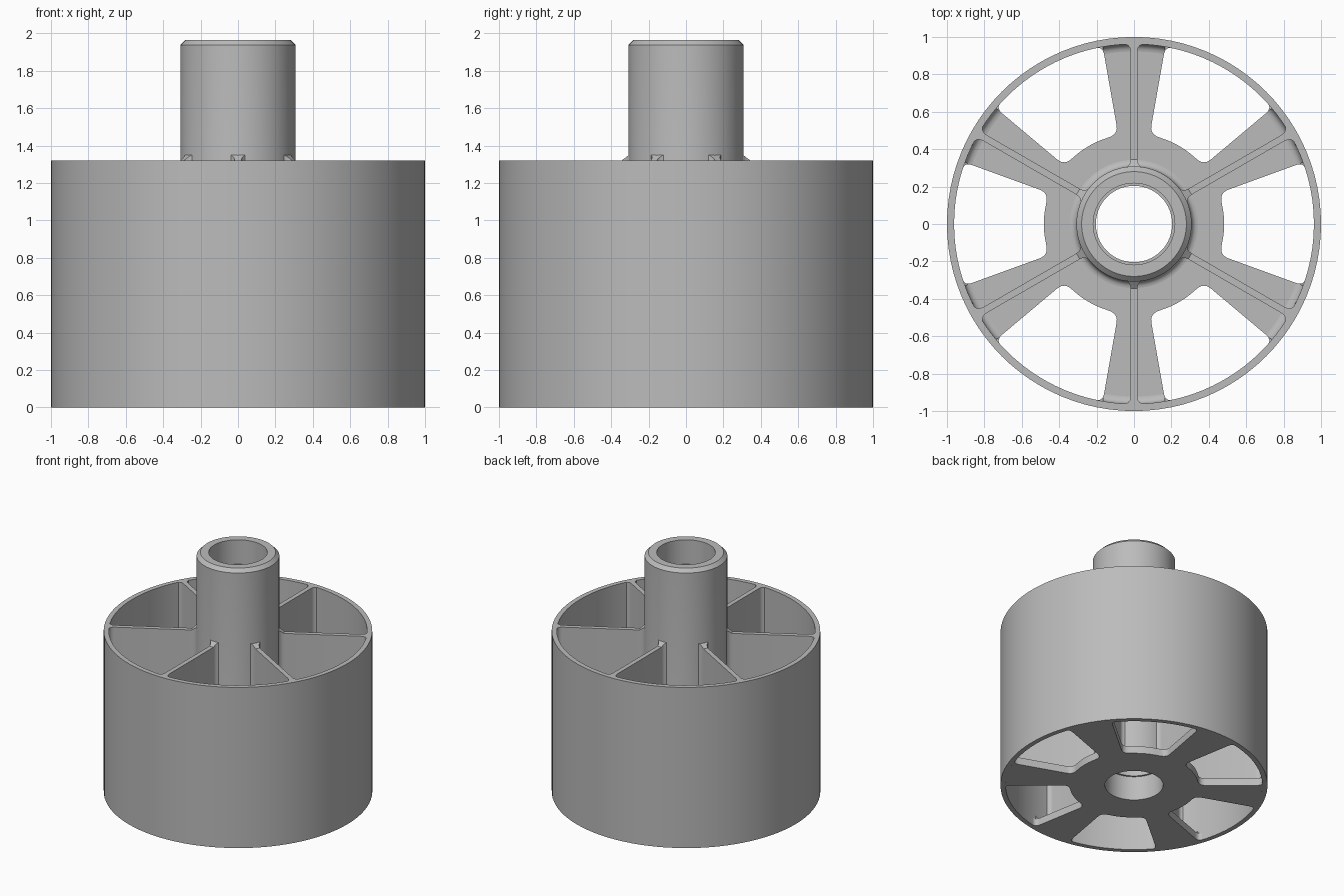
import bpy, bmesh, math
from math import sin, cos, pi, radians
from mathutils import Matrix

if "Cube" in bpy.data.objects:
    bpy.data.objects.remove(bpy.data.objects["Cube"])

SEG = 96
RIM_IN, RIM_TOP = 0.962, 1.32
HUB_R, HUB_TOP, BORE_R = 0.308, 1.965, 0.218
PLATE_TOP = 0.06
SPOKES = 6

grey = bpy.data.materials.new("matte grey")
grey.use_nodes = True
grey.diffuse_color = (0.5, 0.5, 0.5, 1)
grey.node_tree.nodes["Principled BSDF"].inputs["Base Color"].default_value = (0.5, 0.5, 0.5, 1)
parts = []


def finish(name, bm):
    bmesh.ops.recalc_face_normals(bm, faces=bm.faces)
    mesh = bpy.data.meshes.new(name)
    bm.to_mesh(mesh)
    bm.free()
    mesh.materials.append(grey)
    obj = bpy.data.objects.new(name, mesh)
    bpy.context.collection.objects.link(obj)
    parts.append(obj)
    return obj


def polar(r, a):
    return (r * cos(a), r * sin(a))


def lathe(name, profile, start=0.0, sweep=2 * pi, seg=SEG):
    """Revolve a closed (radius, z) profile, capping partial sweeps."""
    bm = bmesh.new()
    full = sweep > 6.28
    rings = []
    for i in range(seg if full else seg + 1):
        a = start + sweep * i / seg
        rings.append([bm.verts.new((*polar(r, a), z)) for r, z in profile])
    n = len(profile)
    for i in range(seg):
        p, q = rings[i], rings[(i + 1) % len(rings)]
        for j in range(n):
            k = (j + 1) % n
            bm.faces.new((p[j], q[j], q[k], p[k]))
    if not full:
        bm.faces.new(rings[0])
        bm.faces.new(rings[-1])
    return finish(name, bm)


def prism(name, loops, z0, z1):
    """Extrude a flat outline, with optional hole loops, from z0 to z1."""
    bm = bmesh.new()
    for loop in loops:
        vs = [bm.verts.new((x, y, z0)) for x, y in loop]
        for i, v in enumerate(vs):
            bm.edges.new((v, vs[(i + 1) % len(vs)]))
    bmesh.ops.triangle_fill(bm, use_beauty=True, edges=bm.edges[:])
    ret = bmesh.ops.extrude_face_region(bm, geom=bm.faces[:], use_keep_orig=True)
    top = [g for g in ret["geom"] if isinstance(g, bmesh.types.BMVert)]
    bmesh.ops.translate(bm, verts=top, vec=(0, 0, z1 - z0))
    return finish(name, bm)


def bend(p, c, q, steps=6):
    """Rounded corner in (radius, angle) space, from p to q around c."""
    out = []
    for i in range(steps + 1):
        t = i / steps
        out.append(tuple((1 - t) ** 2 * p[k] + 2 * t * (1 - t) * c[k] + t * t * q[k] for k in (0, 1)))
    return out


# Outer rim: thin open drum
lathe("rim", [(RIM_IN, 0), (1, 0), (1, RIM_TOP), (RIM_IN, RIM_TOP)])

# Hub tube: stepped bore, chamfered top, fillet onto the plate
flare = [(HUB_R + 0.035 * (1 - sin(t)), PLATE_TOP + 0.035 * (1 - cos(t)))
         for t in [pi / 2 * i / 5 for i in range(6)]]
hub = [(BORE_R, 0), (flare[0][0], 0)] + flare
hub += [(HUB_R, HUB_TOP - 0.028), (HUB_R - 0.028, HUB_TOP), (BORE_R, HUB_TOP),
        (BORE_R, HUB_TOP - 0.2), (0.204, HUB_TOP - 0.2), (0.204, 0.2), (BORE_R, 0.2)]
lathe("hub", hub)

# Spoked base plate: six tapered spokes with rounded window corners
half, ring = radians(10), 0.482
outline = []
for s in range(SPOKES):
    mid = radians(30 + 60 * s)
    side = bend((ring, radians(17)), (ring, half), (ring + 0.055, half))
    side += bend((RIM_IN - 0.045, half), (RIM_IN, half), (RIM_IN, radians(12)))
    arc = [(RIM_IN, radians(d)) for d in (9, 6, 3)]
    inner = [(ring, radians(30 - d)) for d in (3, 6, 9)]
    right = [(r, -a) for r, a in side + arc]
    left = [(RIM_IN, 0)] + [(r, a) for r, a in reversed(side + arc)]
    gap = [(ring, a) for a in [radians(d) for d in (21, 25, 30, 35, 39)]]
    outline += [polar(r, mid + a) for r, a in right + left + gap]
hole = [polar(HUB_R + 0.034, 2 * pi * i / SEG) for i in range(SEG)]
prism("spoked_plate", [outline, hole], 0, PLATE_TOP)

# Upright webs, flared where they meet hub and rim, plus spoke end fillets
edge = [(0.3, 0.045), (0.313, 0.03), (0.325, 0.021), (0.345, 0.018),
        (0.92, 0.018), (0.94, 0.021), (0.953, 0.03), (0.964, 0.048)]
web_outline = edge + [(x, -y) for x, y in reversed(edge)]
cove = [(RIM_IN + 0.005, PLATE_TOP - 0.01)]
cove += [(RIM_IN - 0.04 * (1 - sin(t)), PLATE_TOP + 0.04 * (1 - cos(t)))
         for t in [pi / 2 * i / 5 for i in range(6)]]
cove += [(RIM_IN + 0.005, PLATE_TOP + 0.04)]
for s in range(SPOKES):
    mid = radians(30 + 60 * s)
    web = prism("web_%d" % (s + 1), [web_outline], PLATE_TOP - 0.01, RIM_TOP)
    for v in web.data.vertices:
        if v.co.z > 1:
            v.co.z += max(0, 0.343 - v.co.x) * 0.8
    web.data.transform(Matrix.Rotation(mid, 4, "Z"))
    lathe("spoke_fillet_%d" % (s + 1), cove, mid - half, 2 * half, 8)

# Smooth round walls, keep hard edges
bpy.ops.object.select_all(action="DESELECT")
for obj in parts:
    obj.select_set(True)
bpy.context.view_layer.objects.active = parts[0]
bpy.ops.object.shade_smooth_by_angle(angle=radians(30))
